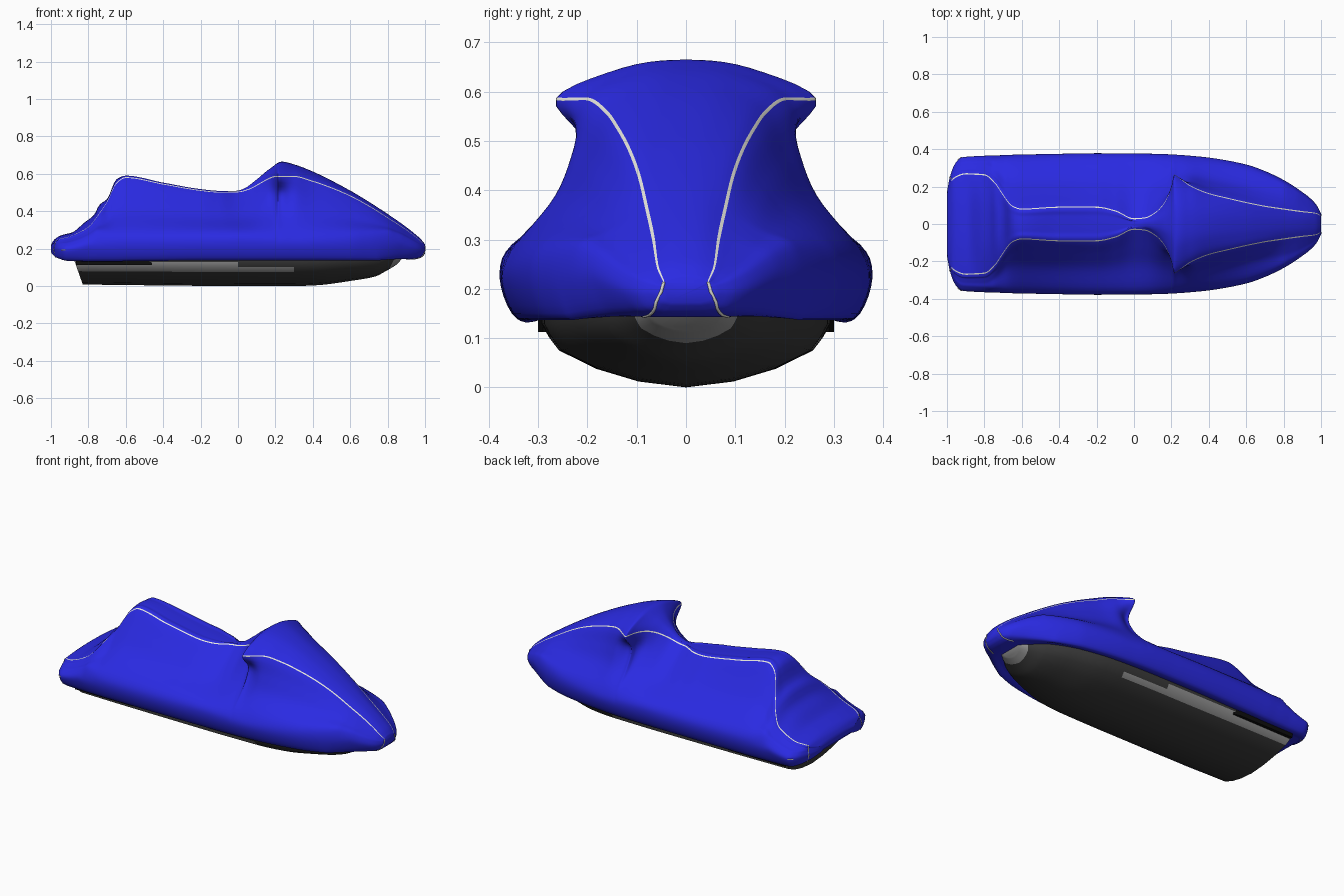
import bpy, bmesh, math

if "Cube" in bpy.data.objects:
    bpy.data.objects.remove(bpy.data.objects["Cube"])


def mat(name, r, g, b):
    m = bpy.data.materials.new(name)
    m.diffuse_color = (r, g, b, 1)
    m.use_nodes = True
    m.node_tree.nodes["Principled BSDF"].inputs["Base Color"].default_value = m.diffuse_color
    return m


BLUE = mat("blue fabric", 0.023, 0.023, 0.76)
WHITE = mat("pale piping", 0.8, 0.8, 0.74)
DARK = mat("dark hull", 0.042, 0.042, 0.042)
GREY = mat("grey trim", 0.3, 0.3, 0.3)
BLACK = mat("black rail", 0.004, 0.004, 0.004)


def lerp(a, b, t):
    return tuple(p + (q - p) * t for p, q in zip(a, b))


def smooth_rows(rows, n):
    """Monotone cubic interpolation of table rows; the first column is x."""
    cols = list(zip(*rows))
    xs = cols[0]
    h = [b - a for a, b in zip(xs, xs[1:])]
    slopes = []
    for c in cols:
        d = [(c[i + 1] - c[i]) / h[i] for i in range(len(h))]
        m = [d[0]]
        for a, b in zip(d, d[1:]):
            m.append(2 * a * b / (a + b) if a * b > 0 else 0)
        slopes.append(m + [d[-1]])
    out = []
    for i in range(len(h)):
        for k in range(n):
            t = k / n
            out.append([(2*t**3 - 3*t*t + 1) * c[i] + (t**3 - 2*t*t + t) * h[i] * m[i]
                        + (3*t*t - 2*t**3) * c[i + 1] + (t**3 - t*t) * h[i] * m[i + 1]
                        for c, m in zip(cols, slopes)])
    out.append(list(rows[-1]))
    return out


def catmull(pts, n):
    out = []
    for i in range(len(pts) - 1):
        p0, p1, p2, p3 = (pts[max(0, min(len(pts) - 1, i + k))] for k in (-1, 0, 1, 2))
        for k in range(n):
            t = k / n
            out.append(tuple(0.5 * (2*b + (c - a)*t + (2*a - 5*b + 4*c - d)*t*t
                                    + (3*b - a - 3*c + d)*t**3)
                             for a, b, c, d in zip(p0, p1, p2, p3)))
    out.append(pts[-1])
    return out


def loft(name, rings, mats, rule=lambda i, j, x: 0, angle=50):
    """Skin closed rings of points and cap both ends; rule picks the material."""
    bm = bmesh.new()
    vs = [[bm.verts.new(p) for p in r] for r in rings]
    for i, (a, b) in enumerate(zip(vs, vs[1:])):
        for j in range(len(a)):
            k = (j + 1) % len(a)
            f = bm.faces.new((a[j], a[k], b[k], b[j]))
            f.material_index = rule(i, j, f.calc_center_median().x)
    bm.faces.new(vs[0])
    bm.faces.new(vs[-1]).material_index = rule(len(vs) - 1, 0, vs[-1][0].co.x)
    bmesh.ops.recalc_face_normals(bm, faces=bm.faces)
    me = bpy.data.meshes.new(name)
    bm.to_mesh(me)
    bm.free()
    for m in mats:
        me.materials.append(m)
    ob = bpy.data.objects.new(name, me)
    bpy.context.collection.objects.link(ob)
    bpy.context.view_layer.objects.active = ob
    ob.select_set(True)
    bpy.ops.object.shade_smooth_by_angle(angle=math.radians(angle))
    ob.select_set(False)


# Cover outline: x, half width, bottom z, top z
BODY = [(-1, .17, .18, .22), (-.985, .25, .162, .245), (-.955, .325, .147, .267),
        (-.92, .357, .137, .278), (-.89, .36, .135, .285), (-.82, .364, .135, .34),
        (-.77, .366, .135, .38), (-.74, .367, .135, .435), (-.70, .368, .135, .465),
        (-.65, .37, .135, .57), (-.6, .371, .136, .59), (-.4, .375, .138, .55),
        (-.2, .378, .14, .517), (-.03, .377, .14, .504), (.03, .376, .14, .52),
        (.1, .375, .14, .57), (.17, .373, .14, .627), (.235, .37, .14, .665),
        (.3, .365, .14, .65), (.4, .355, .14, .612), (.6, .318, .14, .51),
        (.7, .283, .14, .45), (.8, .235, .14, .385), (.9, .17, .14, .315),
        (.95, .13, .143, .275), (.98, .095, .152, .248), (1, .055, .172, .222)]
# Piping line: x, y, z
SEAM = [(-1, .15, .215), (-.97, .24, .245), (-.9, .268, .265), (-.8, .263, .315),
        (-.74, .215, .39), (-.7, .155, .45), (-.65, .095, .55), (-.6, .08, .58),
        (-.4, .09, .545), (-.2, .09, .511), (-.1, .07, .502), (0, .028, .503),
        (.06, .033, .518), (.12, .065, .55), (.17, .125, .577), (.2, .2, .586),
        (.215, .264, .586), (.235, .252, .585), (.3, .205, .586), (.4, .163, .56),
        (.5, .138, .525), (.6, .115, .482), (.7, .095, .428), (.8, .08, .365),
        (.9, .066, .3), (.97, .058, .246), (1, .045, .214)]


def table(rows):
    dense = smooth_rows(rows, 24)

    def f(x):
        for a, b in zip(dense, dense[1:]):
            if x <= b[0]:
                return lerp(a, b, (x - a[0]) / (b[0] - a[0]))
        return tuple(dense[-1])
    return f


body, seam = table(BODY), table(SEAM)
PIPE = 31                                       # index of the piping in half a ring


def cover_ring(x):
    _, w, zb, zt = body(x)
    _, ys, zs = seam(x)
    zs = min(zs, zt - .001)
    hip_z = zb + min(.08, .45 * (zs - zb))
    side = (w * .935, min(.29, hip_z + .5 * (zs - hip_z)))
    pinch = math.exp(-((x - .22) / .055) ** 2)  # fabric drawn in below the handlebar
    sag = .026 * min(1, max(0, (zs - .33) * 7)) * (1 - pinch)
    bow = min(1, max(0, (x - .75) / .2))        # underside gets rounder at the bow
    low, neck = lerp(side, (ys, zs), .34), lerp(side, (ys, zs), .66)
    half = [(w * (.74 - .3 * bow), zb + .012 * (1 - bow)),
            (w * (.91 - .1 * bow), zb + .25 * bow * (hip_z - zb)), (w, hip_z), side,
            (low[0] - .062 * pinch - sag, low[1]),
            (neck[0] - .084 * pinch - sag * .6, neck[1] + .01 * pinch),
            (ys, zs), (ys * .5, zs + .8 * (zt - zs)), (0, zt)]
    pts = catmull(half + [(-half[-2][0], half[-2][1])], 5)[:41]
    # two extra points make a narrow strip of faces for the piping
    a, b, c = pts[29], pts[30], pts[31]
    pts[30:31] = [lerp(b, a, min(.45, .0035 / math.dist(a, b))), b,
                  lerp(b, c, min(.45, .0035 / math.dist(b, c)))]
    return [(x, y, z) for y, z in pts + [(-y, z) for y, z in pts[-2::-1]]]


xs = sorted({round(i / 80, 4) for i in range(-80, 81)}
            | {.2, .205, .21, .215, .22, .23, .955, .968, .98, .994, -.955, -.968, -.98, -.994})
rings = [cover_ring(x) for x in xs]
n = len(rings[0])


def cover_colour(i, j, x):
    return int(-.975 < x < 1 and j in (PIPE - 1, PIPE, n - 1 - PIPE, n - 2 - PIPE))


loft("fabric_cover", rings, [BLUE, WHITE], cover_colour, 80)


def under_point(x, y):
    """Point on the lower side of the cover at a given x and y."""
    r = cover_ring(x)
    for a, b in zip(r, r[1:16]):
        if a[1] <= y <= b[1]:
            return lerp(a, b, (y - a[1]) / (b[1] - a[1]))
    return r[10]


# Piping ends that run down the bow and the stern
bow_end = [(1, .045, .214), (1, .05, .195)]
bow_end += [under_point(x, .058 + (1 - x) * .35) for x in (.993, .985, .97, .95, .92)]
stern_end = [cover_ring(-.972)[PIPE]]
stern_end += [under_point(x, .25) for x in (-.985, -.975, -.96, -.94, -.92)]
cu = bpy.data.curves.new("piping_ends", "CURVE")
cu.dimensions = "3D"
cu.bevel_depth = .0035
cu.bevel_resolution = 1
cu.materials.append(WHITE)
for path in (bow_end, stern_end):
    for s in (1, -1):
        sp = cu.splines.new("POLY")
        sp.points.add(len(path) - 1)
        for p, q in zip(sp.points, path):
            p.co = (q[0], q[1] * s, q[2], 1)
bpy.context.collection.objects.link(bpy.data.objects.new("piping_ends", cu))

# Hull: x at keel, x at deck, half width, keel z
HULL = [(-.83, -.88, .29, .008), (-.5, -.52, .293, .004), (0, 0, .293, 0), (.3, .3, .288, 0),
        (.42, .43, .278, .004), (.6, .63, .225, .027), (.73, .76, .165, .05),
        (.80, .83, .11, .085), (.85, .88, .07, .115)]
SECT = [(0, 0), (.33, .08), (.62, .25), (.88, .5), (.95, .68), (1, .86), (1, 1.05)]
hull = []
for xk, xd, w, k in smooth_rows(HULL, 6):
    half = [(xk + (xd - xk) * t, w * y, k + (.15 - k) * t) for y, t in SECT]
    hull.append(half[::-1] + [(x, -y, z) for x, y, z in half[1:]])


def hull_colour(i, j, x):
    lower, upper = j in (2, 9), j in (1, 10)    # chine strips, plus the bow bumper
    return int((lower and x < .3) or (upper and x < 0) or i >= 43)


loft("hull", hull, [DARK, GREY], hull_colour, 35)

# Rear side rails
for s, side in ((1, "left"), (-1, "right")):
    rail = [[(x, s * y, z) for y, z in ((.27, .112), (y1, .112), (y1, .14), (.27, .14))]
            for x, y1 in ((-.865, .3), (-.5, .3), (-.46, .29))]
    loft("rail_" + side, rail, [BLACK], angle=30)
